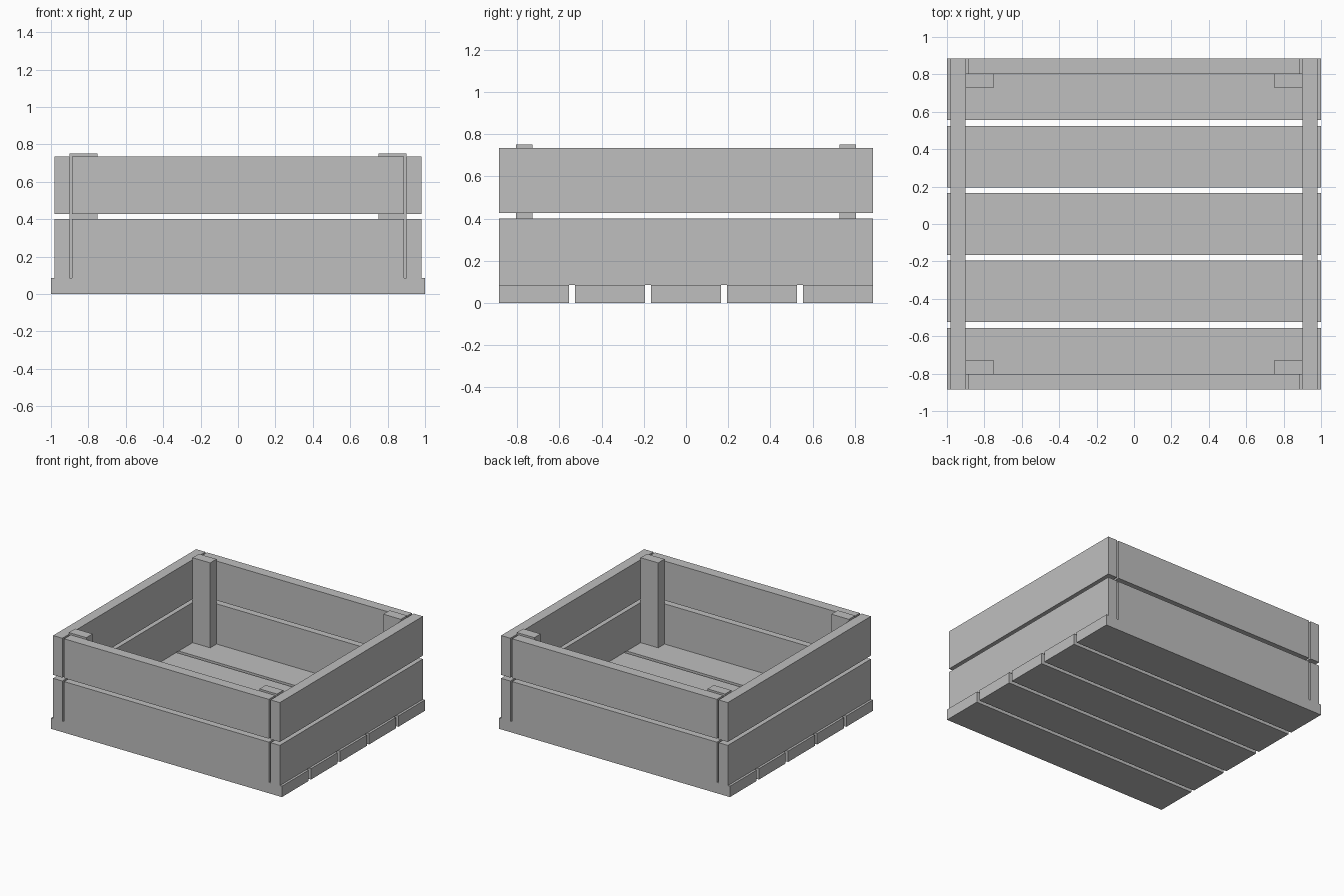
import bpy

cube = bpy.data.objects.get("Cube")
if cube:
    bpy.data.objects.remove(cube, do_unlink=True)

GREY = (0.52, 0.52, 0.52, 1)
wood = bpy.data.materials.new("plain grey")
wood.use_nodes = True
wood.diffuse_color = GREY
wood.node_tree.nodes["Principled BSDF"].inputs["Base Color"].default_value = GREY


def board(name, x, y, z):
    """Box spanning the (low, high) ranges on each axis."""
    spans = (x, y, z)
    bpy.ops.mesh.primitive_cube_add(size=1, location=[(a + b) / 2 for a, b in spans])
    obj = bpy.context.object
    obj.name = name
    obj.scale = [b - a for a, b in spans]
    bpy.ops.object.transform_apply(location=False, rotation=False, scale=True)
    obj.data.materials.append(wood)
    return obj


def mirrored(span, side):
    return tuple(sorted(side * v for v in span))


FLOOR = 0.085
HALF_DEPTH = 0.885

# Floor slats with gaps between them
for i in range(-2, 3):
    c = i * 0.36
    board(f"floor_slat_{i + 3}", (-1, 1), (c - 0.165, c + 0.165), (0, FLOOR))

# Two rows of wall planks
for row, z in (("lower", (FLOOR, 0.4)), ("upper", (0.427, 0.735))):
    for side, name in ((-1, "front"), (1, "back")):
        board(f"{name}_{row}_plank", (-0.887, 0.887),
              mirrored((0.805, HALF_DEPTH), side), z)
    for side, name in ((-1, "right"), (1, "left")):
        board(f"{name}_{row}_plank", mirrored((0.902, 0.982), side),
              (-HALF_DEPTH, HALF_DEPTH), z)

# Corner posts inside the walls
for sx, xname in ((-1, "right"), (1, "left")):
    for sy, yname in ((-1, "front"), (1, "back")):
        board(f"{yname}_{xname}_post", mirrored((0.75, 0.902), sx),
              mirrored((0.727, 0.805), sy), (FLOOR, 0.75))
